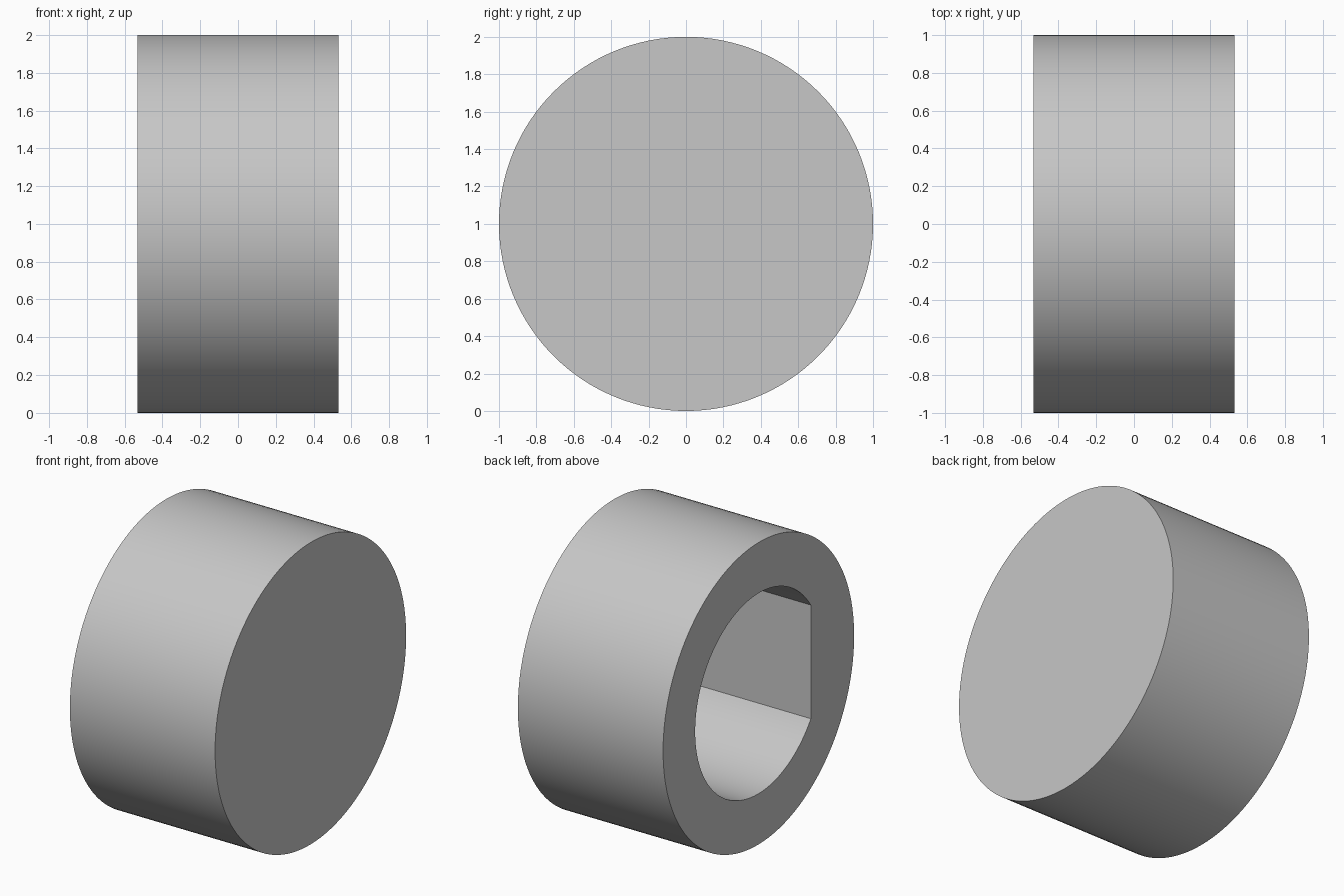
import bpy
import bmesh
from math import acos, cos, sin, pi

cube = bpy.data.objects.get("Cube")
if cube:
    bpy.data.objects.remove(cube, do_unlink=True)

HALF_LENGTH = 0.532
RADIUS = 1.0
BORE_RADIUS = 0.664
FLAT_OFFSET = 0.547      # distance of the bore's flat from the axis
FLOOR_X = 0.37           # inner end of the blind bore
SEGMENTS = 128

grey = bpy.data.materials.new("plain grey")
grey.use_nodes = True
colour = (0.57, 0.57, 0.57, 1)
grey.diffuse_color = colour
grey.node_tree.nodes["Principled BSDF"].inputs["Base Color"].default_value = colour

bm = bmesh.new()


def ring(points, x):
    """Closed loop of edges in the plane at x, around the axis at z = 1."""
    verts = [bm.verts.new((x, y, 1 + z)) for y, z in points]
    edges = [bm.edges.new((a, b)) for a, b in zip(verts, verts[1:] + verts[:1])]
    return verts, edges


def wall(loop_a, loop_b):
    a, b = loop_a[0], loop_b[0]
    for i in range(len(a)):
        j = (i + 1) % len(a)
        bm.faces.new((a[i], a[j], b[j], b[i]))


# Outer circle and D-shaped bore section, with the flat towards the front
circle = [(RADIUS * cos(2 * pi * i / SEGMENTS), RADIUS * sin(2 * pi * i / SEGMENTS))
          for i in range(SEGMENTS)]
sweep = pi - acos(FLAT_OFFSET / BORE_RADIUS)
d_shape = []
for i in range(SEGMENTS + 1):
    angle = sweep * (2 * i / SEGMENTS - 1)
    d_shape.append((BORE_RADIUS * cos(angle), BORE_RADIUS * sin(angle)))

# Outer wall with its closed end
open_rim = ring(circle, -HALF_LENGTH)
closed_rim = ring(circle, HALF_LENGTH)
wall(open_rim, closed_rim)
bm.faces.new(closed_rim[0])

# Blind bore and the flat annular face around its mouth
mouth = ring(d_shape, -HALF_LENGTH)
floor = ring(d_shape, FLOOR_X)
wall(mouth, floor)
bm.faces.new(floor[0])
bmesh.ops.triangle_fill(bm, use_beauty=True, edges=open_rim[1] + mouth[1],
                        normal=(-1, 0, 0))
bmesh.ops.recalc_face_normals(bm, faces=bm.faces)

mesh = bpy.data.meshes.new("bored_cap")
bm.to_mesh(mesh)
bm.free()
mesh.materials.append(grey)
cap = bpy.data.objects.new("bored_cap", mesh)
bpy.context.collection.objects.link(cap)
bpy.ops.object.select_all(action="DESELECT")
cap.select_set(True)
bpy.context.view_layer.objects.active = cap
bpy.ops.object.shade_smooth_by_angle(angle=pi / 6)
